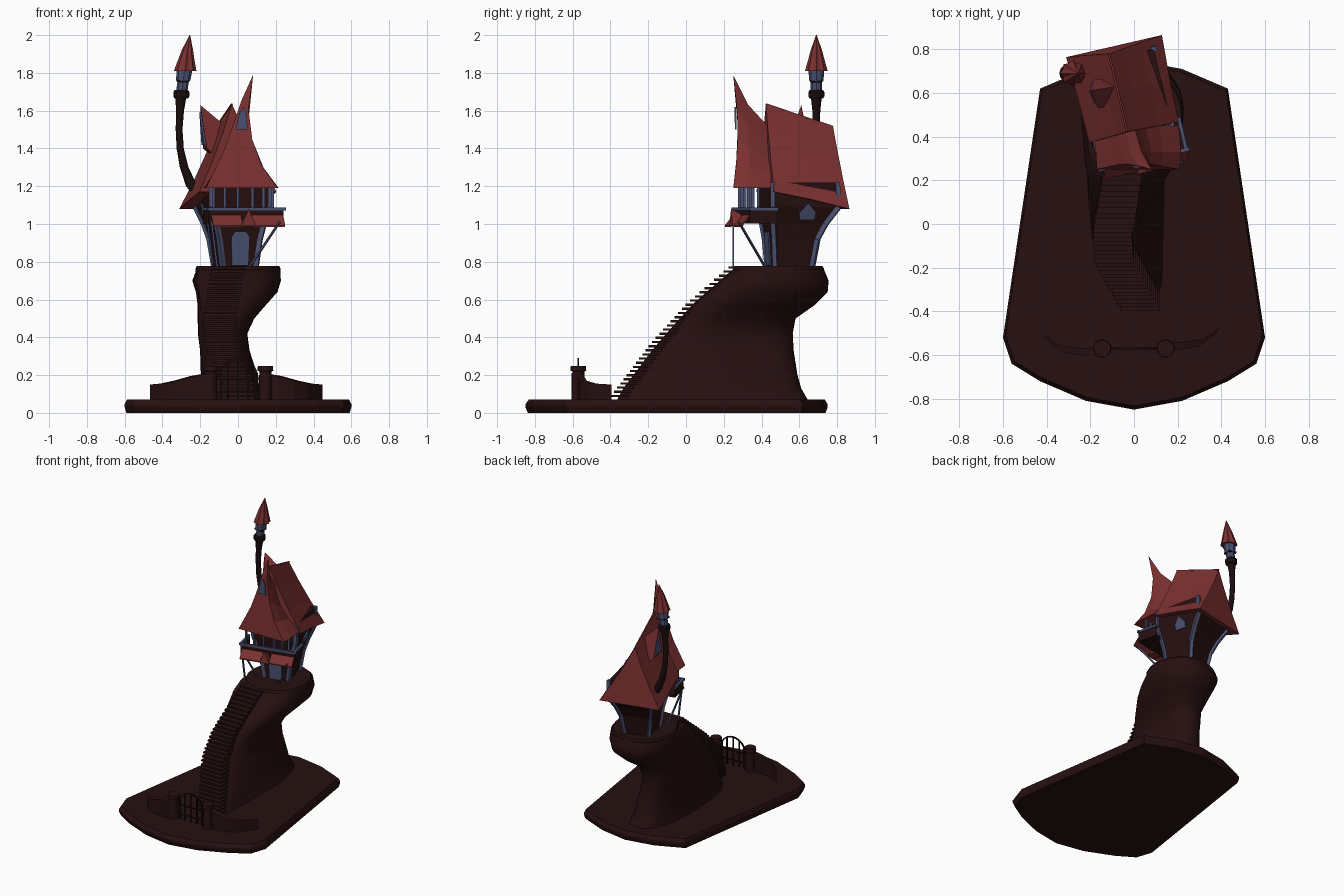
import bpy, bmesh, math
from mathutils import Vector, Matrix

cube = bpy.data.objects.get("Cube")
if cube:
    bpy.data.objects.remove(cube)


def material(name, color):
    m = bpy.data.materials.new(name)
    m.use_nodes = True
    m.diffuse_color = (*color, 1)
    m.node_tree.nodes["Principled BSDF"].inputs["Base Color"].default_value = (*color, 1)
    return m


red = material("roof red", (0.2, 0.03, 0.03))
brown = material("dark brown", (0.02, 0.005, 0.005))
blue = material("slate blue", (0.07, 0.085, 0.17))
black = material("soot", (0.01, 0.004, 0.004))


def finish(name, bm, mat, smooth=None):
    bmesh.ops.recalc_face_normals(bm, faces=bm.faces)
    mesh = bpy.data.meshes.new(name)
    bm.to_mesh(mesh)
    bm.free()
    mesh.materials.append(mat)
    ob = bpy.data.objects.new(name, mesh)
    bpy.context.collection.objects.link(ob)
    if smooth:
        bpy.ops.object.select_all(action="DESELECT")
        ob.select_set(True)
        bpy.context.view_layer.objects.active = ob
        bpy.ops.object.shade_smooth_by_angle(angle=math.radians(smooth))
    return ob


def loft(name, rings, mat, smooth=None):
    """Closed skin through rings that share one point count."""
    bm = bmesh.new()
    rows = [[bm.verts.new(p) for p in ring] for ring in rings]
    n = len(rows[0])
    for a, b in zip(rows, rows[1:]):
        for i in range(n):
            j = (i + 1) % n
            bm.faces.new((a[i], a[j], b[j], b[i]))
    bm.faces.new(rows[0])
    bm.faces.new(rows[-1])
    return finish(name, bm, mat, smooth)


def circle(x, y, z, r, n=12, pleat=1.0):
    return [(x + r * (pleat if i % 2 else 1) * math.cos(math.tau * i / n),
             y + r * (pleat if i % 2 else 1) * math.sin(math.tau * i / n), z) for i in range(n)]


def beam(name, a, b, width, mat, height=None):
    """Square bar from a to b."""
    a, b = Vector(a), Vector(b)
    turn = (b - a).to_track_quat("Z", "Y").to_matrix().to_4x4()
    bm = bmesh.new()
    bmesh.ops.create_cube(bm, size=1, matrix=Matrix.Translation((a + b) / 2) @ turn
                          @ Matrix.Diagonal((width, height or width, (b - a).length, 1)))
    return finish(name, bm, mat)


def plate(name, points, push, mat):
    return loft(name, [points, [Vector(p) + Vector(push) for p in points]], mat)


def block(name, center, size, mat, place=Matrix()):
    bm = bmesh.new()
    bmesh.ops.create_cube(bm, size=1, matrix=place @ Matrix.Translation(center) @ Matrix.Diagonal((*size, 1)))
    return finish(name, bm, mat)


def sample(table, t):
    for (a, u), (b, v) in zip(table, table[1:]):
        if t <= b:
            return u + (v - u) * max(0, t - a) / (b - a)
    return table[-1][1]


# Base slab with a bulging rim
half = [(0, -.85), (.22, -.81), (.43, -.72), (.56, -.64), (.6, -.52), (.43, .62), (.22, .71), (0, .75)]
outline = half + [(-x, y) for x, y in half[-2:0:-1]]
loft("base_slab", [[(x * s, y * s, z) for x, y in outline]
                   for z, s in ((0, .985), (.03, 1), (.045, 1), (.07, .98))], brown)

# Leaning rock hill: height, front, back, left and right limits
stair_x = [(.08, .03), (.2, -.02), (.37, -.09), (.5, -.1), (.77, -.05)]
stair_y = [(.08, -.39), (.37, -.17), (.58, .02), (.77, .24)]
limits = [(.06, .65, -.21, .14), (.13, .61, -.2, .11), (.2, .59, -.2, .1), (.33, .57, -.2, .06),
          (.42, .565, -.21, .05), (.5, .58, -.21, .09), (.57, .68, -.21, .15), (.64, .75, -.22, .21),
          (.7, .755, -.24, .225), (.76, .73, -.22, .22)]
rings = []
for z, back, left, right in limits:
    front, ring = sample(stair_y, z) + .02, []
    for i in range(40):
        a = math.tau * i / 40
        c, s = math.cos(a), math.sin(a)
        lean = max(0, -s) ** 2
        mid = (left + right) / 2 * (1 - lean) + sample(stair_x, z) * lean
        bump = 1 + .025 * math.sin(5 * a + 9 * z)
        ring.append((mid + (right - left) / 2 * bump * math.copysign(abs(c) ** .75, c),
                     (front + back) / 2 + (back - front) / 2 * math.copysign(abs(s) ** .85, s), z))
    rings.append(ring)
loft("rock_hill", rings, brown, 50)
loft("rock_rim", [[(x * .225 * s, .49 + y * .24 * s, z) for x, y, _ in circle(0, 0, 0, 1, 24)]
                  for z, s in ((.72, .96), (.735, 1), (.765, 1), (.777, .97))], brown, 40)

# Staircase
steps = 32
for i in range(steps):
    z = .09 + .68 * i / (steps - 1)
    block("stair_tread", (sample(stair_x, z), sample(stair_y, z) + .03, z), (.18, .09, .012), brown)

# Garden walls, gate posts and arched gate
for side, shift, forward in ((-1, 0, 0), (1, -.02, .03)):
    rings = []
    for x, y, top in ((.455, -.44, .15), (.4, -.52, .155), (.33, -.57, .17), (.24, -.585, .195), (.15, -.585, .21)):
        x, y = side * x + shift, y + forward
        rings.append([(x - .012 * side, y - .02, .06), (x + .012 * side, y + .015, .06),
                      (x + .012 * side, y + .015, top), (x - .012 * side, y - .02, top)])
    loft("garden_wall", rings, brown)
    loft("gate_post", [circle(side * .145, -.57, z, r) for z, r in
                       ((.06, .036), (.22, .032), (.222, .042), (.248, .04))], brown, 40)
arch = [Vector((.105 * math.cos(math.pi * i / 12), -.57, .18 + .105 * math.sin(math.pi * i / 12))) for i in range(13)]
for i, (a, b) in enumerate(zip(arch, arch[1:])):
    beam("gate_arch", a, b, .009, black)
    if i % 2 == 0:
        beam("gate_bar", (a.x, a.y, .07), a, .008, black)
for z in (.11, .18):
    beam("gate_rail", (-.11, -.57, z), (.11, -.57, z), .008, black)

# House body, flaring upward, in its own turned frame
house = Matrix.Translation((-.015, .55, 0)) @ Matrix.Rotation(math.radians(13), 4, "Z")


def spot(x, y, z):
    return house @ Vector((x, y, z))


body = [(.77, .09, -.1, .1), (.92, .11, -.11, .125), (1.0, .13, -.12, .165), (1.09, .16, -.13, .23), (1.22, .16, -.13, .22)]
rings = [[spot(-w, f, z), spot(w, f, z), spot(w, b, z), spot(-w, b, z)] for z, w, f, b in body]
loft("house_walls", rings, brown)
for low, high in zip(rings, rings[1:]):
    for a, b in zip(low, high):
        beam("corner_timber", a, b, .024, blue)

# Door and side windows
plate("front_door", [spot(x, -.112 - (z - .78) * .05, z) for x, z in
                     ((-.045, .78), (.045, .78), (.05, .93), (.03, .96), (-.03, .96), (-.05, .93))],
      house.to_3x3() @ Vector((0, -.008, 0)), blue)
for side in (-1, 1):
    plate("side_window", [spot(side * (.131 + (z - 1) / 3), y, z) for y, z in
                          ((.02, 1.02), (.1, 1.02), (.105, 1.06), (.06, 1.11), (.015, 1.06))],
          house.to_3x3() @ Vector((side * .009, 0, 0)), blue)

# Balcony with rail, porch posts and struts
block("balcony_floor", (0, -.19, 1.01), (.4, .15, .015), brown, house)
block("balcony_front", (0, -.26, 1.04), (.4, .01, .07), brown, house)
beam("balcony_rail", spot(-.21, -.262, 1.08), spot(.215, -.262, 1.08), .016, blue)
for side in (-1, 1):
    block("balcony_side", (side * .197, -.19, 1.04), (.01, .15, .07), brown, house)
    beam("balcony_rail", spot(side * .2, -.265, 1.08), spot(side * .2, -.11, 1.08), .016, blue)
for x in (-.17, -.11, -.04, .04, .1, .15):
    beam("porch_post", spot(x, -.235, 1.07), spot(x, -.235, 1.21), .014, blue)
beam("right_strut", (.06, .42, .77), (.22, .28, 1.01), .01, blue)
beam("left_strut", (-.11, .25, .77), (-.14, .25, 1.01), .01, blue)
beam("left_brace", (-.13, .42, .77), (-.16, .28, 1.01), .01, blue)

# Awning with a small central gable
for a, b in ((-.19, -.03), (.03, .2)):
    plate("awning", [spot(a, -.26, 1.045), spot(b, -.26, 1.045), spot(b, -.31, .985), spot(a, -.31, .985)],
          (0, 0, .008), red)
loft("awning_gable", [[spot(-.04, y, .99), spot(.04, y, .99), spot(0, y, z)] for y, z in ((-.32, 1.08), (-.26, 1.05))], red)

# Main roof: concave slopes between eaves and a falling ridge
slope = [(1, 0), (.62, .34), (.28, .68), (0, 1)]
rings = []
for y, wide, eave, ridge, lean in ((-.13, .21, 1.17, 1.635, .01), (.07, .215, 1.13, 1.575, 0), (.275, .225, 1.08, 1.515, -.03)):
    ring = []
    for side, part in ((-1, slope), (1, slope[-2::-1])):
        ring += [spot(-.045 * t + side * wide * f - .015 * (1 - t), y + lean * t, eave + (ridge - eave) * t) for f, t in part]
    rings.append(ring)
loft("main_roof", rings, red)
beam("ridge_seam", rings[0][3], rings[-1][3], .008, red)

# Front roof: a hooked peak that leans forward
left = [(0, 0), (.36, .31), (.56, .54), (.76, .78), (1, 1)]
hooked = [(1.19, .7), (1.04, .43), (.65, .2), (0, 0)]
plain = [(.9, .75), (.75, .5), (.45, .25), (0, 0)]
rings = []
for y, xl, xr, px, pz, right, sag in ((.25, -.17, .21, .08, 1.79, hooked, .025), (.33, -.175, .215, .035, 1.63, plain, 0),
                                      (.45, -.19, .205, 0, 1.5, plain, 0)):
    ring = [(x0 + (px - x0) * f, y + sag * math.sin(math.pi * t), 1.19 + (pz - 1.19) * t)
            for x0, part in ((xl, left), (xr, right)) for f, t in part]
    rings.append(ring)
loft("front_roof", rings, red)
plate("peak_window", [(-.012, .268, 1.5), (.05, .268, 1.5), (.046, .266, 1.58), (.03, .266, 1.62), (.005, .266, 1.58)],
      (0, -.009, 0), blue)

# Dormer on the right slope
tent = [Vector((-.165, .53, 1.4)), Vector((-.185, .66, 1.4)), Vector((-.2, .61, 1.63))]
loft("dormer", [tent, [p + Vector((.12, .02, -.1)) for p in tent]], red)
middle = sum(tent, Vector()) / 3
plate("dormer_window", [middle + (p - middle) * .75 for p in tent], (-.009, 0, 0), blue)

# Curved chimney horn with lantern and pleated cap
loft("chimney_horn", [circle(x, .69, z, r) for z, x, r in
                      ((1.15, -.2, .035), (1.2, -.245, .03), (1.3, -.285, .023), (1.4, -.306, .019), (1.5, -.312, .018),
                       (1.6, -.307, .021), (1.68, -.302, .03))], black, 40)
loft("chimney_collar", [circle(-.3, .69, z, r) for z, r in ((1.665, .036), (1.675, .042), (1.7, .042), (1.71, .034))], black)
loft("lantern", [circle(x, .69, z, r, 8) for z, x, r in ((1.7, -.298, .03), (1.75, -.291, .03), (1.76, -.29, .038), (1.82, -.283, .042))], blue)
beam("lantern_band", (-.292, .69, 1.75), (-.291, .69, 1.762), .06, black)
loft("lantern_cap", [circle(x, .69, z, r, 16, .82) for z, x, r in
                     ((1.81, -.28, .06), (1.86, -.275, .046), (1.92, -.268, .03), (2.0, -.255, .002))], red)
